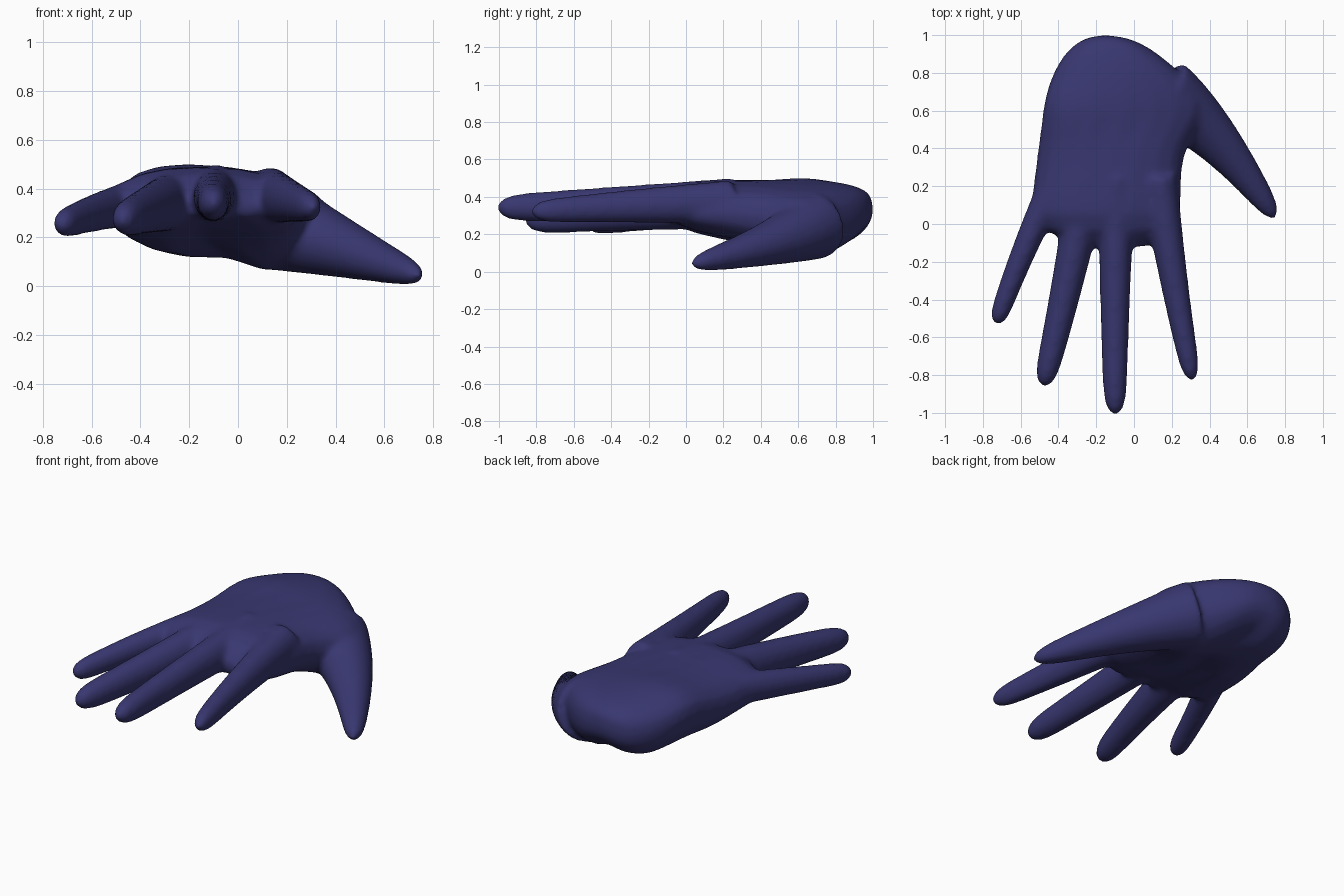
import bpy, bmesh
from math import sin, cos, pi, exp, sqrt, copysign
from mathutils import Vector

old = bpy.data.objects.get("Cube")
if old:
    bpy.data.objects.remove(old, do_unlink=True)

SIDES = 20
COLOUR = (0.04, 0.038, 0.163, 1)

skin = bpy.data.materials.new("dark indigo")
skin.use_nodes = True
skin.diffuse_color = COLOUR
skin.node_tree.nodes["Principled BSDF"].inputs["Base Color"].default_value = COLOUR

bm = bmesh.new()
angles = [2 * pi * i / SIDES for i in range(SIDES)]


def loft(rings):
    """Skin a closed tube through rings of points."""
    loops = [[bm.verts.new(point) for point in ring] for ring in rings]
    for a, b in zip(loops, loops[1:]):
        for i in range(SIDES):
            j = (i + 1) % SIDES
            bm.faces.new((a[i], a[j], b[j], b[i]))
    bm.faces.new(loops[0][::-1])
    bm.faces.new(loops[-1])


def add_digit(root, middle, tip, root_radius, tip_radius, depth=1.2, steps=16):
    """Tapered finger along a gentle bend through three points, with a rounded tip."""
    root, middle, tip = Vector(root), Vector(middle), Vector(tip)
    bend = middle * 2 - (root + tip) / 2
    rings = []
    for step in range(steps + 1):
        t = sin(pi / 2 * step / steps)
        centre = root.lerp(bend, t).lerp(bend.lerp(tip, t), t)
        along = (bend - root).lerp(tip - bend, t).normalized()
        side = along.cross(Vector((0, 0, 1))).normalized()
        up = side.cross(along) * depth
        radius = root_radius + (tip_radius - root_radius) * t
        radius *= max(0.2, sqrt(max(0, 1 - t ** 24)))
        rings.append([centre + radius * (side * cos(a) + up * sin(a)) for a in angles])
    loft(rings)


def palm_ring(y):
    """Domed cross-section whose edges follow the outline of the hand."""
    heel = sqrt(1 - max(0, (y - 0.6) / 0.4) ** 2)
    front = sqrt(1 - max(0, (0.1 - y) / 0.24) ** 2)
    thumb_side = exp(-((y - 0.62) / 0.18) ** 2)
    left = -0.15 - 0.28 * heel ** 0.8 - 0.13 * (1 - y)
    right = -0.15 + 0.4 * heel + 0.14 * thumb_side
    top = 0.32 + 0.17 * sqrt(heel)
    bottom = 0.32 - 0.25 * heel + 0.23 * max(0, 0.6 - y)
    edge = 0.31
    ring = []
    for angle in angles:
        across, upward = (copysign(abs(f(angle)) ** 0.85, f(angle)) for f in (cos, sin))
        x = (left + right) / 2 + across * (right - left) / 2
        x = -0.05 + (x + 0.05) * front
        reach = top - edge if upward > 0 else edge - bottom
        z = edge + reach * front * upward - 0.05 * thumb_side * across
        if upward < 0:
            # hollow between the two pads of the palm
            z += 0.06 * heel * front * exp(-((x + 0.1) / 0.1) ** 2)
        ring.append((x, y, z))
    return ring


# Palm and heel, with sections packed closer at the heel
sections = 20
loft([palm_ring(1 - 1.2 * ((k + 0.1) / sections) ** 1.5) for k in range(sections)])

# Index, middle, ring and little fingers
add_digit((0.13, 0.25, 0.37), (0.21, -0.29, 0.35), (0.31, -0.83, 0.32), 0.1, 0.05)
add_digit((-0.09, 0.25, 0.38), (-0.1, -0.38, 0.36), (-0.1, -1.01, 0.34), 0.1, 0.06)
add_digit((-0.24, 0.25, 0.36), (-0.35, -0.3, 0.32), (-0.48, -0.86, 0.27), 0.11, 0.06)
add_digit((-0.43, 0.2, 0.34), (-0.59, -0.16, 0.3), (-0.73, -0.53, 0.25), 0.08, 0.05)

# Thumb with its fleshy base
add_digit((0.16, 0.68, 0.25), (0.44, 0.44, 0.15), (0.75, 0.03, 0.04), 0.2, 0.05, depth=0.95)

bmesh.ops.recalc_face_normals(bm, faces=bm.faces)
mesh = bpy.data.meshes.new("hand")
bm.to_mesh(mesh)
bm.free()
mesh.materials.append(skin)
hand = bpy.data.objects.new("hand", mesh)
bpy.context.collection.objects.link(hand)
bpy.context.view_layer.objects.active = hand
hand.select_set(True)

# Fuse the parts into one skin and soften the joins
remesh = hand.modifiers.new("fuse", 'REMESH')
remesh.mode = 'VOXEL'
remesh.voxel_size = 0.015
soften = hand.modifiers.new("soften", 'SMOOTH')
soften.iterations = 16
for modifier in (remesh.name, soften.name):
    bpy.ops.object.modifier_apply(modifier=modifier)
bpy.ops.object.shade_smooth()
